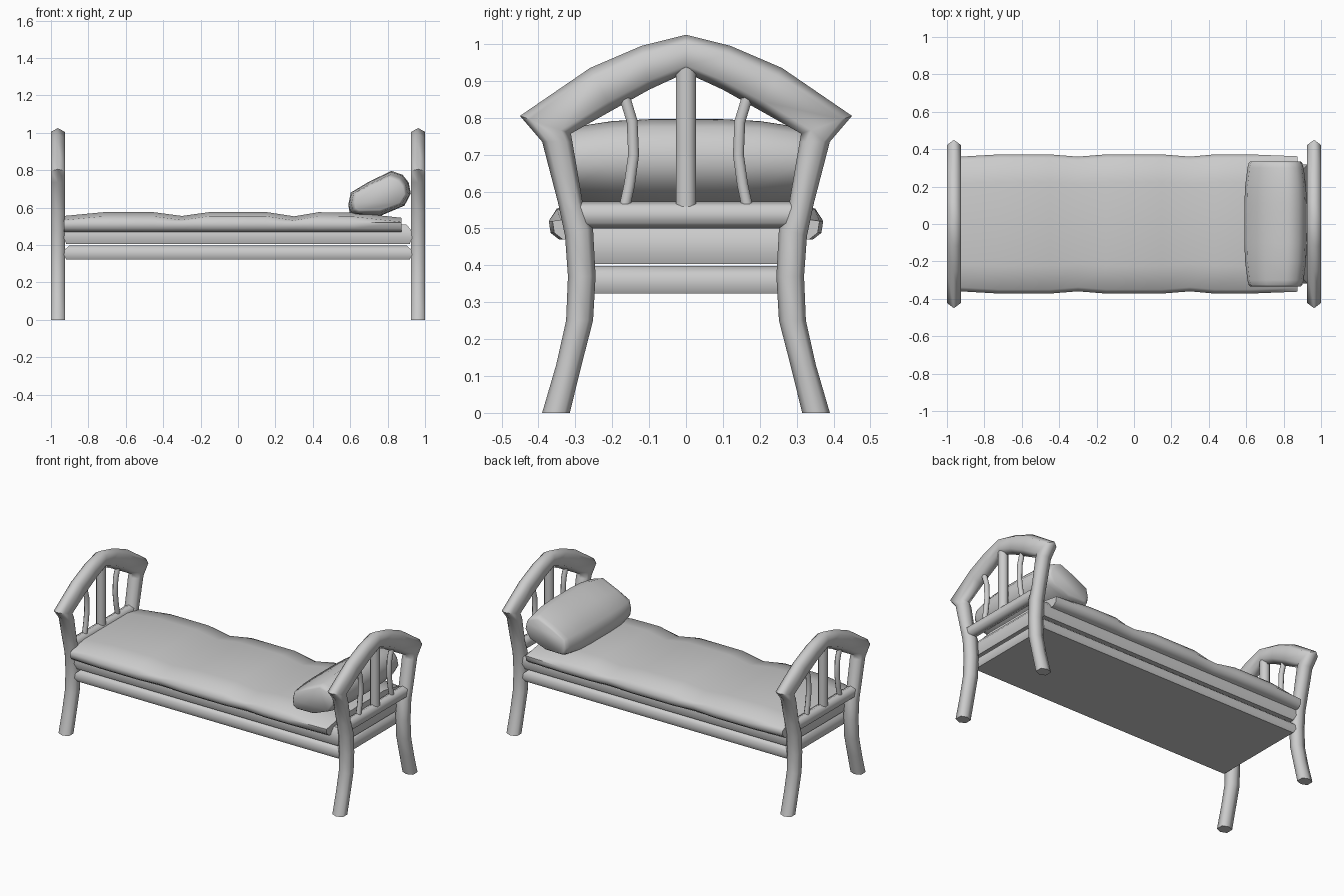
import bpy, bmesh, math
from mathutils import Vector

cube = bpy.data.objects.get("Cube")
if cube:
    bpy.data.objects.remove(cube, do_unlink=True)

grey = bpy.data.materials.new("plain_grey")
grey.use_nodes = True
COLOUR = (0.6, 0.6, 0.6, 1)
grey.diffuse_color = COLOUR
grey.node_tree.nodes["Principled BSDF"].inputs["Base Color"].default_value = COLOUR


def loft(name, rings, angle=60):
    """Skin a series of equal-sized rings and cap both ends."""
    bm = bmesh.new()
    loops = [[bm.verts.new(p) for p in ring] for ring in rings]
    n = len(loops[0])
    for a, b in zip(loops, loops[1:]):
        for i in range(n):
            j = (i + 1) % n
            bm.faces.new((a[i], a[j], b[j], b[i]))
    bm.faces.new(loops[0][::-1])
    bm.faces.new(loops[-1])
    bmesh.ops.recalc_face_normals(bm, faces=bm.faces)
    mesh = bpy.data.meshes.new(name)
    bm.to_mesh(mesh)
    bm.free()
    ob = bpy.data.objects.new(name, mesh)
    bpy.context.collection.objects.link(ob)
    mesh.materials.append(grey)
    bpy.ops.object.select_all(action="DESELECT")
    ob.select_set(True)
    bpy.context.view_layer.objects.active = ob
    bpy.ops.object.shade_smooth_by_angle(angle=math.radians(angle))
    return ob


def hex_ring(outer, inner, x, half):
    """Six-sided section between two (y, z) edge points."""
    o, i = Vector((x, *outer)), Vector((x, *inner))
    d, side = o - i, Vector((half, 0, 0))
    return [o, o - d * .2 + side, i + d * .2 + side, i, i + d * .2 - side, o - d * .2 - side]


def rod(name, path, radius, x, sides=8):
    """Round bar that follows (y, z) points."""
    rings = []
    for k, (y, z) in enumerate(path):
        a, b = path[max(k - 1, 0)], path[min(k + 1, len(path) - 1)]
        t = Vector((0, b[0] - a[0], b[1] - a[1])).normalized()
        u, v = Vector((1, 0, 0)), t.cross(Vector((1, 0, 0)))
        turn = [math.tau * (s + .5) / sides for s in range(sides)]
        rings.append([Vector((x, y, z)) + radius * (u * math.cos(w) + v * math.sin(w)) for w in turn])
    return loft(name, rings)


# Half of the bent end frame: outer y, z and inner y, z from foot to peak
HALF = [(.39, 0, .315, 0), (.352, .13, .283, .13), (.325, .25, .252, .25),
        (.32, .37, .245, .37), (.328, .48, .252, .5), (.347, .57, .28, .57),
        (.39, .735, .308, .735), (.45, .805, .312, .757), (.26, .935, .2, .82),
        (.12, .995, .1, .876), (0, 1.025, 0, .922)]
FULL = HALF + [(-a, b, -c, d) for a, b, c, d in HALF[-2::-1]]

for end, x in (("foot", -.963), ("head", .963)):
    loft(end + "_arched_frame", [hex_ring(p[:2], p[2:], x, .037) for p in FULL], 75)
    loft(end + "_crossbar", [hex_ring((y, .573), (y, .5), x, .03) for y in (-.3, 0, .3)], 75)
    rod(end + "_centre_spindle", [(0, .55), (0, .95)], .03, x)
    for side, s in (("left", 1), ("right", -1)):
        curve = [(.168, .55), (.153, .62), (.142, .7), (.146, .79), (.172, .875)]
        rod(f"{end}_{side}_spindle", [(s * y, z) for y, z in curve], .016, x)


def slab(name, low, high, half):
    """Long board with softly bulging sides and ends."""
    rings = []
    h = high - low
    for z, inset in ((low, .012), (low + h * .3, 0), (low + h * .7, .004), (high, .03)):
        x, y = .93 - inset, half - inset
        rings.append([(-x, -y, z), (x, -y, z), (x, y, z), (-x, y, z)])
    return loft(name, rings, 50)


slab("lower_bed_base", .323, .398, .315)
slab("upper_bed_base", .404, .51, .318)

# Rumpled mattress cover: x, top height and half width along the bed
COVER = [(-.93, .555, .36), (-.72, .575, .372), (-.45, .575, .372), (-.3, .555, .36),
         (-.15, .576, .372), (.15, .576, .372), (.3, .553, .36), (.43, .575, .372),
         (.62, .573, .372), (.875, .545, .362)]
rings = []
for x, top, w in COVER:
    right = [(-w + .028, .47), (-w + .005, .488), (-w, .52), (-w + .022, top - .022), (-w * .6, top)]
    rings.append([(x, y, z) for y, z in right + [(-y, z) for y, z in right[::-1]]])
loft("mattress_cover", rings)

# Tilted pillow: side outline lofted across the bed
OUTLINE = [(.59, .615), (.597, .57), (.622, .553), (.76, .555), (.89, .61), (.924, .675),
           (.912, .735), (.88, .775), (.82, .796), (.7, .738), (.603, .68)]
CX, CZ = .755, .66
rings = []
for y, scale in ((-.335, .6), (-.325, .72), (-.3, .8), (-.2, .95), (-.1, 1),
                 (.1, 1), (.2, .95), (.3, .8), (.325, .72), (.335, .6)):
    long = .5 + scale * .5
    rings.append([(CX + (x - CX) * long, y, CZ + (z - CZ) * (scale + long) / 2) for x, z in OUTLINE])
loft("pillow", rings)
